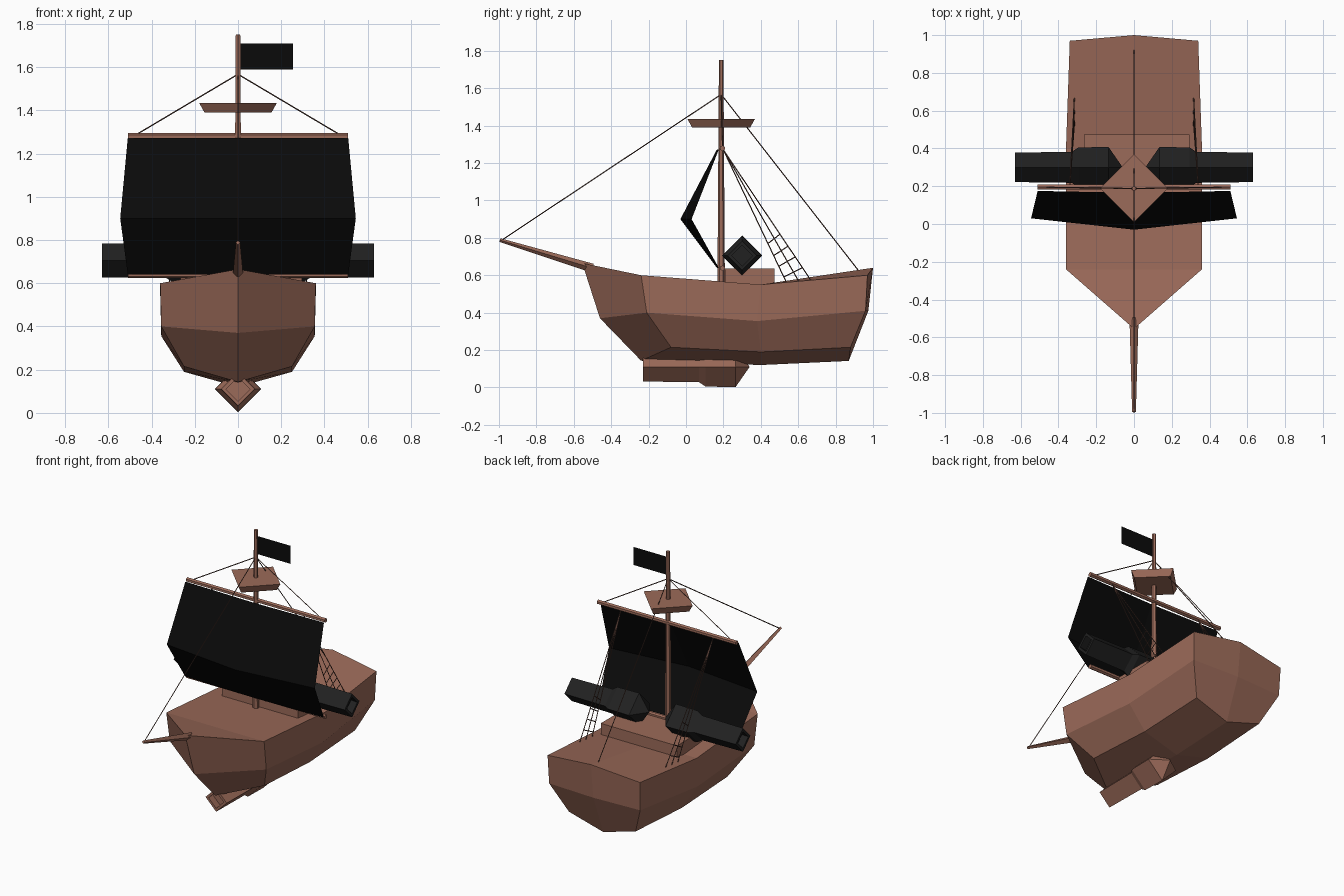
import bpy, bmesh, math
from mathutils import Vector, Matrix

if "Cube" in bpy.data.objects:
    bpy.data.objects.remove(bpy.data.objects["Cube"])


def material(name, rgb):
    m = bpy.data.materials.new(name)
    m.diffuse_color = (*rgb, 1)
    m.use_nodes = True
    m.node_tree.nodes["Principled BSDF"].inputs["Base Color"].default_value = m.diffuse_color
    return m


wood = material("wood", (0.33, 0.145, 0.1))
rope = material("rope", (0.12, 0.06, 0.045))
cloth = material("black_cloth", (0.003, 0.003, 0.003))
iron = material("iron", (0.015, 0.015, 0.015))


def finish(name, bm, mat, recalc=True):
    if recalc:
        bmesh.ops.recalc_face_normals(bm, faces=bm.faces)
    me = bpy.data.meshes.new(name)
    bm.to_mesh(me)
    bm.free()
    me.materials.append(mat)
    ob = bpy.data.objects.new(name, me)
    bpy.context.collection.objects.link(ob)
    return ob


def add_tube(bm, a, b, r1, r2, sides=4):
    a, b = Vector(a), Vector(b)
    d = b - a
    mat = Matrix.Translation((a + b) / 2) @ d.to_track_quat('Z', 'Y').to_matrix().to_4x4()
    bmesh.ops.create_cone(bm, cap_ends=True, segments=sides, radius1=r1, radius2=r2,
                          depth=d.length, matrix=mat)


def tubes(name, lines, r1, r2, sides, mat):
    bm = bmesh.new()
    for a, b in lines:
        add_tube(bm, a, b, r1, r2, sides)
    return finish(name, bm, mat)


def grid(bm, rows):
    vs = [[bm.verts.new(p) for p in row] for row in rows]
    for r, s in zip(vs, vs[1:]):
        for i in range(len(r) - 1):
            bm.faces.new((r[i], r[i + 1], s[i + 1], s[i]))


# Hull: half stations (keel, chine, waterline, rail, deck centre), mirrored
stations = [
    [(0, -.24, .143), (0, -.24, .143), (0, -.46, .37), (0, -.555, .665), (0, -.555, .665)],
    [(0, -.24, .143), (.25, -.08, .215), (.355, -.21, .40), (.36, -.24, .60), (0, -.24, .60)],
    [(0, .40, .12), (.25, .40, .19), (.355, .38, .355), (.36, .40, .55), (0, .40, .55)],
    [(0, .87, .142), (.245, .88, .215), (.335, .96, .41), (.34, .97, .60), (0, 1, .64)],
    [(0, .87, .142), (0, .87, .142), (0, .975, .41), (0, 1, .64), (0, 1, .64)],
]
bm = bmesh.new()
for s in (1, -1):
    grid(bm, [[(s * x, y, z) for x, y, z in row] for row in stations])
bmesh.ops.remove_doubles(bm, verts=bm.verts, dist=0.001)
finish("hull", bm, wood)

# Raised deck hatch
bm = bmesh.new()
bmesh.ops.create_cube(bm, size=1, matrix=Matrix.Translation((.015, .342, .582))
                      @ Matrix.Diagonal((.56, .265, .106, 1)))
finish("deck_hatch", bm, wood)

# Mast, bowsprit, yards
MY = .188
tubes("mast", [((0, MY, .54), (0, MY, 1.75))], .02, .012, 6, wood)
tubes("bowsprit", [((0, -.5, .638), (0, -.995, .788))], .024, .01, 4, wood)
tubes("yards", [((-.51, .195, z), (.51, .195, z)) for z in (1.279, .638)], .015, .015, 6, wood)

# Lookout platform: four-sided, wider at the top
bm = bmesh.new()
bmesh.ops.create_cone(bm, cap_ends=True, segments=4, radius1=.155, radius2=.18, depth=.045,
                      matrix=Matrix.Translation((0, MY, 1.412)))
finish("lookout", bm, wood)

# Sail, bulging forward, and flag
bm = bmesh.new()
grid(bm, [[(-w, ye, z), (0, yc, z), (w, ye, z)] for w, ye, yc, z in
          ((.51, .175, .165, 1.272), (.545, .03, -.03, .9), (.51, .175, .165, .64))])
finish("sail", bm, cloth)
bm = bmesh.new()
grid(bm, [[(.012, MY, 1.59), (.255, MY, 1.59)], [(.012, MY, 1.71), (.255, MY, 1.71)]])
finish("flag", bm, cloth)


# Cannons: four-sided lathe with a recessed bore; muzzle points along -y
def cannon(name, loc, turn, mat):
    profile = [(.05, .06), (0, .055), (0, .078), (.30, .082), (.335, .105), (.495, .108)]
    bm = bmesh.new()
    rings = [[bm.verts.new((r * math.cos(a), t, r * math.sin(a)))
              for a in (k * math.pi / 2 for k in range(4))] for t, r in profile]
    for r, s in zip(rings, rings[1:]):
        for i in range(4):
            j = (i + 1) % 4
            bm.faces.new((r[i], r[j], s[j], s[i]))
    bm.faces.new(rings[0])
    tip = bm.verts.new((0, .57, 0))
    for i in range(4):
        bm.faces.new((rings[-1][i], rings[-1][(i + 1) % 4], tip))
    ob = finish(name, bm, mat)
    ob.location, ob.rotation_euler = loc, (0, 0, turn)


cannon("cannon_right", (.63, .30, .705), math.pi / 2, iron)
cannon("cannon_left", (-.63, .30, .705), -math.pi / 2, iron)
cannon("keel_cannon", (0, -.23, .11), 0, wood)

# Stays, yard lifts, shrouds and ratlines
top = (0, MY, 1.567)
lines = [(top, (0, -.985, .788)), (top, (0, .93, .615))]
for s in (1, -1):
    lines.append((top, (s * .475, .195, 1.285)))
    head = Vector((s * .34, .2, 1.27))
    feet = [Vector((s * .315, y, .555)) for y in (.54, .61, .68)]
    lines += [(head, f) for f in feet]
    for t in (.70, .79, .87, .95):
        lines.append((head.lerp(feet[0], t), head.lerp(feet[2], t - .07)))
tubes("rigging", lines, .003, .003, 4, rope)
